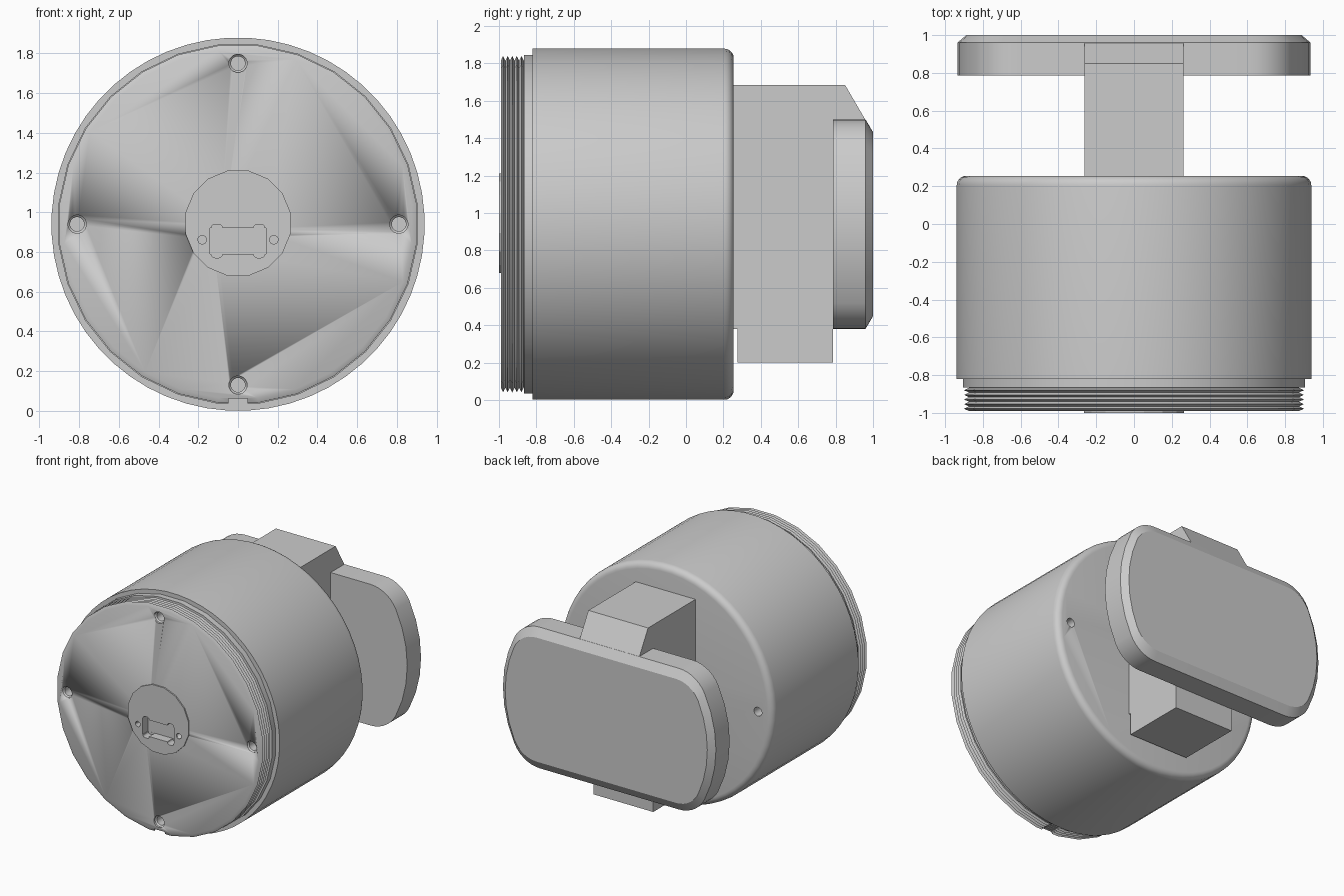
import bpy, bmesh, math

if "Cube" in bpy.data.objects:
    bpy.data.objects.remove(bpy.data.objects["Cube"])

CZ = 0.94  # height of the cylinder axis
grey = bpy.data.materials.new("plain_grey")
grey.diffuse_color = (0.6, 0.6, 0.6, 1)
grey.use_nodes = True
grey.node_tree.nodes["Principled BSDF"].inputs["Base Color"].default_value = grey.diffuse_color


def finish(name, bm, smooth=True):
    bmesh.ops.recalc_face_normals(bm, faces=bm.faces)
    me = bpy.data.meshes.new(name)
    bm.to_mesh(me)
    bm.free()
    me.materials.append(grey)
    ob = bpy.data.objects.new(name, me)
    bpy.context.collection.objects.link(ob)
    if smooth:
        bpy.ops.object.select_all(action='DESELECT')
        ob.select_set(True)
        bpy.context.view_layer.objects.active = ob
        bpy.ops.object.shade_smooth_by_angle(angle=math.radians(30))
    return ob


def loft(name, rings, smooth=True):
    """Closed solid through equal-length rings of points."""
    bm = bmesh.new()
    vs = [[bm.verts.new(p) for p in r] for r in rings]
    n = len(vs[0])
    for a, b in zip(vs, vs[1:]):
        for i in range(n):
            j = (i + 1) % n
            bm.faces.new((a[i], a[j], b[j], b[i]))
    bm.faces.new(vs[0])
    bm.faces.new(vs[-1])
    return finish(name, bm, smooth)


def turned(name, profile, sides, x=0, z=CZ, smooth=True):
    """Solid of revolution about y from (radius, y) pairs."""
    ang = [2 * math.pi * (i + 0.5) / sides for i in range(sides)]
    return loft(name, [[(x + r * math.sin(a), y, z + r * math.cos(a)) for a in ang]
                       for r, y in profile], smooth)


def box(name, x0, x1, y0, y1, z0, z1):
    return loft(name, [[(x0, y, z0), (x1, y, z0), (x1, y, z1), (x0, y, z1)]
                       for y in (y0, y1)], False)


def cut(target, cutters):
    for c in cutters:
        c.hide_render = True
        c.hide_set(True)
        m = target.modifiers.new(c.name, 'BOOLEAN')
        m.operation = 'DIFFERENCE'
        m.solver = 'EXACT'
        m.object = c


# Main housing with a rounded back edge
R, F = 0.94, 0.05
prof = [(R - 0.03, -0.82), (R, -0.82)]
for i in range(6):
    a = math.radians(18 * i)
    prof.append((R - F + F * math.cos(a), 0.255 - F + F * math.sin(a)))
housing = turned("housing", prof, 56)
cut(housing, [turned("back_hole_cutter", [(0.035, 0.12), (0.035, 0.3)], 16, x)
              for x in (-0.81, 0.81)])

# Front cap: collar and thread ridges
prof = [(0.88, -0.99)]
for i in range(5):
    y = -0.99 + 0.0245 * i
    prof += [(0.905, y + 0.012), (0.88, y + 0.0245)]
prof += [(0.88, -0.865), (0.91, -0.865), (0.91, -0.815)]
cap = turned("threaded_cap", prof, 28)

# Screw holes, key slot and socket recess
cutters = []
for k in range(4):
    a = k * math.pi / 2
    cutters.append(turned("screw_hole_cutter",
                          [(0.036, -0.88), (0.036, -0.965), (0.046, -0.975), (0.046, -1.02)],
                          16, 0.81 * math.sin(a), CZ + 0.81 * math.cos(a)))
cutters.append(box("key_slot_cutter", -0.047, 0.047, -1.05, -0.825, -0.05, 0.062))

disc = turned("socket_disc", [(0.27, -1.0), (0.27, -0.985)], 16, 0, 0.945, False)


def socket_cutters():
    out = [box("socket_cutter", -0.14, 0.14, -1.05, -0.93, 0.79, 0.92)]
    for s in (-1, 1):
        # tall rounded ends of the socket
        pts = []
        for cx, cz, a0 in ((0.019, 0.066, 0), (-0.001, 0.066, 90),
                           (-0.001, -0.066, 180), (0.019, -0.066, 270)):
            for d in (0, 30, 60, 90):
                a = math.radians(a0 + d)
                pts.append((s * 0.107 + cx - 0.009 + 0.018 * math.cos(a),
                            0.855 + cz + 0.018 * math.sin(a)))
        out.append(loft("socket_end_cutter", [[(x, y, z) for x, z in pts]
                                              for y in (-1.05, -0.931)], False))
        out.append(turned("pin_hole_cutter", [(0.022, -0.93), (0.022, -1.05)], 12,
                          s * 0.18, 0.862))
    return out


sockets = socket_cutters()
cut(cap, cutters + sockets)
cut(disc, sockets)

# Stem joining the housing to the grip, with a sloped top
side = [(0.24, 0.38), (0.275, 0.38), (0.275, 0.2), (0.785, 0.2), (0.785, 0.5),
        (0.999, 0.5), (0.999, 1.43), (0.85, 1.685), (0.24, 1.685)]
loft("stem", [[(x, y, z) for y, z in side] for x in (-0.262, 0.262)], False)


# Grip plate: disc cut flat above and below, with rounded corners
def outline(inset, y):
    r, h, f = 0.935 - inset * 0.7, 0.56 - inset, 0.25 - inset * 0.5
    cz = h - f
    cx = math.sqrt((r - f) ** 2 - cz ** 2)
    t = math.atan2(cz, cx)
    q = [(r * math.cos(t * k / 3), r * math.sin(t * k / 3)) for k in range(3)]
    for k in range(8):
        a = t + (math.pi / 2 - t) * k / 7
        q.append((cx + f * math.cos(a), cz + f * math.sin(a)))
    q += [(-x, z) for x, z in reversed(q)]
    q += [(x, -z) for x, z in reversed(q[1:-1])]
    return [(x, y, CZ + z) for x, z in q]


loft("grip_plate", [outline(0, 0.787), outline(0, 0.96), outline(0.068, 1.0)])
